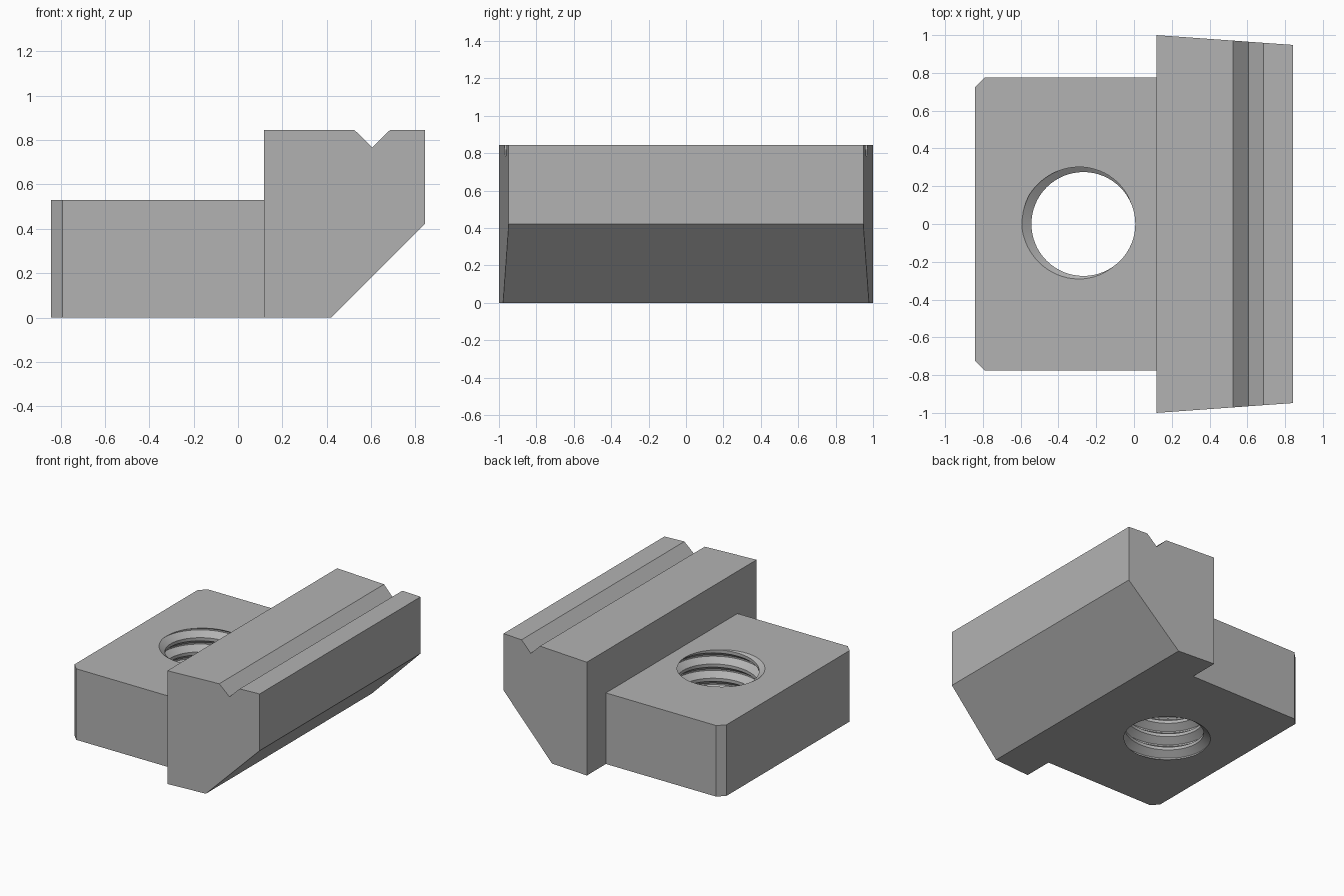
import bpy, bmesh
from math import cos, sin, tau

if "Cube" in bpy.data.objects:
    bpy.data.objects.remove(bpy.data.objects["Cube"])

grey = bpy.data.materials.new("machined grey")
grey.use_nodes = True
GREY = (0.45, 0.45, 0.45, 1)
grey.diffuse_color = GREY
grey.node_tree.nodes["Principled BSDF"].inputs["Base Color"].default_value = GREY


def add_object(name, bm):
    bmesh.ops.recalc_face_normals(bm, faces=bm.faces)
    mesh = bpy.data.meshes.new(name)
    bm.to_mesh(mesh)
    bm.free()
    mesh.materials.append(grey)
    obj = bpy.data.objects.new(name, mesh)
    bpy.context.collection.objects.link(obj)
    return obj


def prism(name, near, far):
    """Solid between two matching outlines."""
    bm = bmesh.new()
    a, b = [[bm.verts.new(p) for p in ring] for ring in (near, far)]
    bm.faces.new(a)
    bm.faces.new(b)
    for i in range(len(a)):
        j = (i + 1) % len(a)
        bm.faces.new((a[i], a[j], b[j], b[i]))
    return add_object(name, bm)


def thread_cutter(name, cx, top, pitch, minor, major, steps=64, turns=8):
    """Closed screw shape: a profile swept along a helix, capped at both ends."""
    profile = [(0, minor), (0.22, minor), (0.55, major), (0.65, major)]
    start = top - pitch * 7.07
    bm = bmesh.new()
    rows = []
    for offset, r in profile:
        row = []
        for i in range(steps * turns + 1):
            a = tau * i / steps
            z = start + pitch * (i / steps + offset)
            row.append(bm.verts.new((cx + r * cos(a), r * sin(a), z)))
        rows.append(row)
    for lower, upper in zip(rows, rows[1:]):
        for i in range(steps * turns):
            bm.faces.new((lower[i], lower[i + 1], upper[i + 1], upper[i]))
    # join each turn to the next one
    for i in range(steps * (turns - 1)):
        bm.faces.new((rows[-1][i], rows[-1][i + 1],
                      rows[0][i + 1 + steps], rows[0][i + steps]))
    # fan caps
    bottom = rows[0][:steps + 1] + [r[0] for r in reversed(rows[1:])]
    upper = rows[-1][-steps - 1:] + [r[-1] for r in reversed(rows[:-1])]
    cap_top = start + pitch * (turns + 0.7)
    for loop, z in ((bottom, start), (upper, cap_top)):
        hub = bm.verts.new((cx, 0, z))
        for i, v in enumerate(loop):
            w = loop[(i + 1) % len(loop)]
            bm.faces.new((v, w, hub))
    return add_object(name, bm)


def combine(target, other, operation):
    mod = target.modifiers.new(operation.title(), 'BOOLEAN')
    mod.object, mod.operation, mod.solver = other, operation, 'EXACT'
    bpy.context.view_layer.objects.active = target
    bpy.ops.object.modifier_apply(modifier=mod.name)
    bpy.data.objects.remove(other)


# Jaw bar: undercut profile with a V groove, ends tapering towards +x
X0, X1, TOP = 0.118, 0.842, 0.845
jaw_profile = [(X0, 0), (0.42, 0), (X1, 0.422), (X1, TOP), (0.685, TOP),
               (0.605, 0.767), (0.525, TOP), (X0, TOP)]


def jaw_end(side):
    return [(x, side * (1 - 0.052 * (x - X0) / (X1 - X0)), z) for x, z in jaw_profile]


clamp = prism("clamp_block", jaw_end(-1), jaw_end(1))

# Base block with two bevelled corners, run slightly into the jaw
L, W, C, H = -0.842, 0.775, 0.05, 0.53
plan = [(L, -W + C), (L + C, -W), (0.2, -W), (0.2, W), (L + C, W), (L, W - C)]
base = prism("base_block", [(x, y, 0) for x, y in plan], [(x, y, H) for x, y in plan])
combine(clamp, base, 'UNION')

# Threaded bolt hole
cutter = thread_cutter("thread_cutter", -0.268, H, 0.106, 0.275, 0.325)
combine(clamp, cutter, 'DIFFERENCE')

# Smooth the thread, keep the edges crisp
bpy.ops.object.select_all(action='DESELECT')
clamp.select_set(True)
bpy.context.view_layer.objects.active = clamp
bpy.ops.object.shade_smooth_by_angle(angle=0.5)
